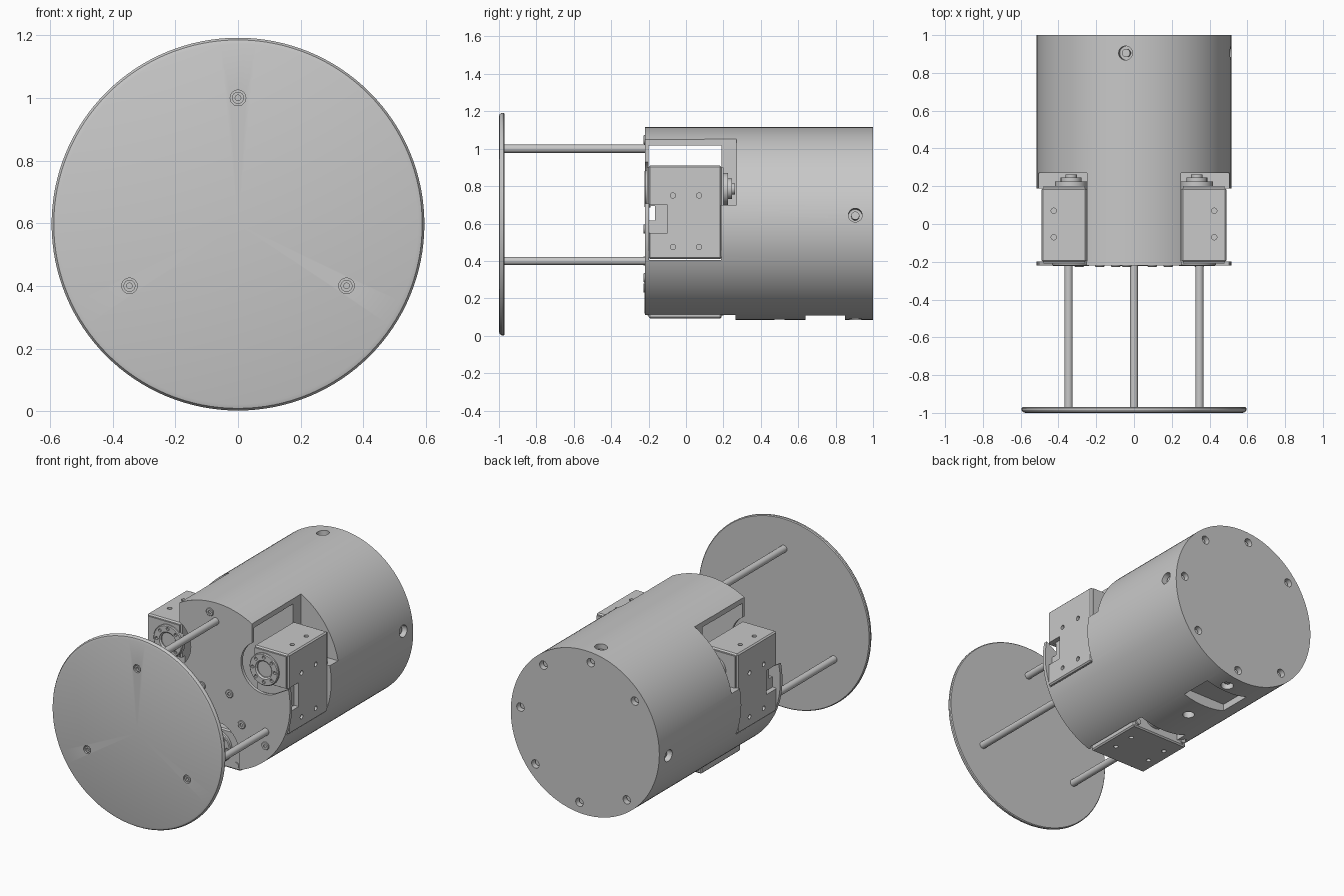
import bpy, bmesh, math
from mathutils import Matrix, Vector

cube = bpy.data.objects.get("Cube")
if cube:
    bpy.data.objects.remove(cube)

grey = bpy.data.materials.new("plain_grey")
grey.use_nodes = True
COLOR = (0.58, 0.58, 0.58, 1)
grey.diffuse_color = COLOR
grey.node_tree.nodes["Principled BSDF"].inputs["Base Color"].default_value = COLOR

CZ = 0.6          # height of the main axis
R = 0.515         # body radius


def new_object(name, bm):
    bmesh.ops.recalc_face_normals(bm, faces=bm.faces[:])
    mesh = bpy.data.meshes.new(name)
    bm.to_mesh(mesh)
    bm.free()
    mesh.materials.append(grey)
    ob = bpy.data.objects.new(name, mesh)
    bpy.context.collection.objects.link(ob)
    return ob


def box(name, x, y, z):
    """Box from three (low, high) ranges."""
    bm = bmesh.new()
    size = [r[1] - r[0] for r in (x, y, z)]
    mid = [(r[1] + r[0]) / 2 for r in (x, y, z)]
    bmesh.ops.create_cube(bm, size=1, matrix=Matrix.Translation(mid) @ Matrix.Diagonal((*size, 1)))
    return new_object(name, bm)


def rod(name, a, b, r, seg=32):
    """Cylinder between two points."""
    a, b = Vector(a), Vector(b)
    bm = bmesh.new()
    rot = (b - a).to_track_quat('Z', 'Y').to_matrix().to_4x4()
    bmesh.ops.create_cone(bm, cap_ends=True, segments=seg, radius1=r, radius2=r,
                          depth=(b - a).length, matrix=Matrix.Translation((a + b) / 2) @ rot)
    return new_object(name, bm)


def lathe_y(name, profile, x, z, seg=96):
    """Revolve (radius, y) points around an axis along y."""
    bm = bmesh.new()
    vs = [bm.verts.new((p[0], p[1], 0)) for p in profile]
    edges = [bm.edges.new(p) for p in zip(vs, vs[1:])]
    bmesh.ops.spin(bm, geom=vs + edges, axis=(0, 1, 0), cent=(0, 0, 0), angle=2 * math.pi, steps=seg)
    bmesh.ops.remove_doubles(bm, verts=bm.verts[:], dist=1e-5)
    bmesh.ops.translate(bm, verts=bm.verts[:], vec=(x, 0, z))
    return new_object(name, bm)


def carve(ob, cutters):
    """Subtract the cutters one by one, then drop them."""
    for c in cutters:
        m = ob.modifiers.new("cut", 'BOOLEAN')
        m.operation, m.solver, m.object = 'DIFFERENCE', 'EXACT', c
        c.hide_render = True
    dg = bpy.context.evaluated_depsgraph_get()
    mesh = bpy.data.meshes.new_from_object(ob.evaluated_get(dg))
    ob.modifiers.clear()
    ob.data = mesh
    for c in cutters:
        bpy.data.objects.remove(c)


def polar(r, deg):
    t = math.radians(deg)
    return r * math.cos(t), CZ + r * math.sin(t)


# Round end plate with rounded front rim and screw counterbores
plate = lathe_y("end_disc", [(0, -1), (0.575, -1), (0.588, -0.996), (0.595, -0.985),
                             (0.595, -0.975), (0.59, -0.97), (0, -0.97)], 0, 0.597, 128)
ROD_ANGLES = (90, 210, 330)
cuts = []
for a in ROD_ANGLES:
    x, z = polar(0.4, a)
    cuts.append(rod("cutter", (x, -1.05, z), (x, -0.985, z), 0.025, 24))
carve(plate, cuts)
for i, a in enumerate(ROD_ANGLES):
    x, z = polar(0.4, a)
    rod(f"support_rod_{i + 1}", (x, -0.972, z), (x, -0.2, z), 0.022, 24)
    lathe_y(f"disc_screw_{i + 1}", [(0.009, -0.984), (0.009, -0.996), (0.019, -0.996), (0.019, -0.984)], x, z, 24)

# Body drum: solid at the rear, a thin shell with a front cap around the actuators
body = rod("body_drum", (0, -0.22, CZ), (0, 1, CZ), R, 128)
cuts = [rod("cutter", (0, -0.2, CZ), (0, 0.19, CZ), 0.487, 96)]
for s in (1, -1):
    def side(lo, hi):
        return (lo, hi) if s > 0 else (-hi, -lo)
    cuts += [box("cutter", side(0.25, 0.7), (-0.198, 0.188), (0.405, 1.3)),
             box("cutter", side(0.251, 0.7), (-0.3, -0.1), (0.80, 1.3)),
             box("cutter", side(0.249, 0.7), (0.1, 0.27), (0.70, 1.3))]
    # U-shaped slot in the cap for the drive horn
    hx, hz = polar(0.385, 30 if s > 0 else 150)
    cuts.append(rod("cutter", (hx, -0.3, hz), (hx, -0.15, hz), 0.16, 48))
    slot = box("cutter", (0, 0.4), (-0.31, -0.14), (-0.16, 0.16))
    slot.matrix_world = Matrix.Translation((hx, 0, hz)) @ Matrix.Rotation(math.radians(-30 if s > 0 else -150), 4, 'Y')
    cuts.append(slot)
# Bottom actuator opening
cuts += [rod("cutter", (0, -0.3, 0.215), (0, -0.15, 0.215), 0.16, 48),
         box("cutter", (-0.16, 0.16), (-0.31, -0.13), (-0.1, 0.215)),
         box("cutter", (-0.25, 0.17), (-0.197, 0.187), (-0.1, 0.34)),
         box("cutter", (-0.17, 0.165), (0.12, 0.265), (-0.1, 0.30))]
# Rear window underneath with a hole in front of it
cuts += [box("cutter", (-0.15, 0.15), (0.64, 0.85), (-0.1, 0.15)),
         rod("cutter", (0, 0.5, -0.1), (0, 0.5, 0.16), 0.035, 24)]
# Radial screw pockets and rear face holes
for a in (5, 95, 185, 275):
    (x0, z0), (x1, z1) = polar(0.44, a), polar(0.6, a)
    cuts.append(rod("cutter", (x0, 0.905, z0), (x1, 0.905, z1), 0.037, 24))
REAR = [5 + 45 * k for k in range(8) if k != 4]
for a in REAR:
    x, z = polar(0.45, a)
    cuts.append(rod("cutter", (x, 0.96, z), (x, 1.1, z), 0.026, 24))
carve(body, cuts)

for i, a in enumerate((5, 95, 185, 275)):
    (x0, z0), (x1, z1) = polar(0.43, a), polar(0.49, a)
    rod(f"radial_screw_{i + 1}", (x0, 0.905, z0), (x1, 0.905, z1), 0.022, 20)
for i, a in enumerate(REAR):
    x, z = polar(0.45, a)
    rod(f"rear_screw_{i + 1}", (x, 0.95, z), (x, 0.975, z), 0.018, 20)

# Screws on the front cap
spots = [(0.45, 95), (0.45, 320), (0.45, 230), (0.10, -17), (0.27, -48), (0.10, 197), (0.27, 228)]
for i, (r, a) in enumerate(spots):
    x, z = polar(r, a)
    lathe_y(f"cap_screw_{i + 1}", [(0, -0.219), (0.01, -0.219), (0.01, -0.227), (0.022, -0.227),
                                   (0.025, -0.224), (0.025, -0.21)], x, z, 24)


def horns(tag, x, z):
    """Drive horn with a bolt ring in front, bearing stub behind."""
    front = lathe_y(f"{tag}_drive_horn", [(0, -0.206), (0.05, -0.206), (0.05, -0.214), (0.058, -0.222),
                                          (0.095, -0.222), (0.1, -0.217), (0.1, -0.19), (0, -0.19)], x, z, 48)
    holes = []
    for k in range(8):
        t = math.radians(45 * k)
        hx, hz = x + 0.077 * math.cos(t), z + 0.077 * math.sin(t)
        holes.append(rod("cutter", (hx, -0.24, hz), (hx, -0.205, hz), 0.01, 12))
    carve(front, holes)
    lathe_y(f"{tag}_rear_bearing", [(0, 0.262), (0.03, 0.262), (0.03, 0.245), (0.055, 0.245), (0.055, 0.225),
                                    (0.085, 0.225), (0.085, 0.18), (0, 0.18)], x, z, 40)


# Side actuators, mirrored
for s, tag in ((1, "left_actuator"), (-1, "right_actuator")):
    xs = sorted((s * 0.252, s * 0.49))
    case = box(f"{tag}_case", xs, (-0.2, 0.19), (0.41, 0.91))
    bev = case.modifiers.new("bevel", 'BEVEL')
    bev.width, bev.segments = 0.008, 1
    cuts = []
    for y in (-0.07, 0.07):
        for z in (0.475, 0.75):
            cuts.append(rod("cutter", (s * 0.46, y, z), (s * 0.6, y, z), 0.014, 16))
        cuts.append(rod("cutter", (s * 0.425, y, 0.88), (s * 0.425, y, 1), 0.014, 16))
    # cable port
    cuts.append(box("cutter", sorted((s * 0.46, s * 0.6)), (-0.3, -0.10), (0.55, 0.70)))
    cuts.append(box("cutter", sorted((s * 0.2, s * 0.61)), (-0.31, -0.165), (0.615, 0.695)))
    carve(case, cuts)
    # thin end covers
    for n, y in (("front", (-0.208, -0.199)), ("rear", (0.189, 0.2))):
        box(f"{tag}_{n}_cover", sorted((s * 0.26, s * 0.48)), y, (0.70, 0.90))
    for k, (x, z) in enumerate(((0.46, 0.88), (0.28, 0.88), (0.46, 0.435), (0.28, 0.435))):
        rod(f"{tag}_case_bolt_{k + 1}", (s * x, -0.206, z), (s * x, 0.198, z), 0.018, 16)
    horns(tag, s * 0.333, 0.785)

# Bottom actuator
case = box("bottom_actuator_case", (-0.24, 0.16), (-0.2, 0.19), (0.092, 0.33))
bev = case.modifiers.new("bevel", 'BEVEL')
bev.width, bev.segments = 0.008, 1
carve(case, [rod("cutter", (x, y, 0), (x, y, 0.12), 0.014, 16) for x in (-0.17, 0.08) for y in (-0.07, 0.07)])
for k, x in enumerate((-0.21, 0.13)):
    rod(f"bottom_case_bolt_{k + 1}", (x, -0.206, 0.125), (x, 0.2, 0.125), 0.018, 16)
horns("bottom_actuator", 0, 0.215)

# Smooth round surfaces, keep hard edges
bpy.ops.object.select_all(action='DESELECT')
for ob in bpy.context.collection.objects:
    if ob.type == 'MESH':
        ob.select_set(True)
        bpy.context.view_layer.objects.active = ob
bpy.ops.object.shade_smooth_by_angle(angle=math.radians(30))
